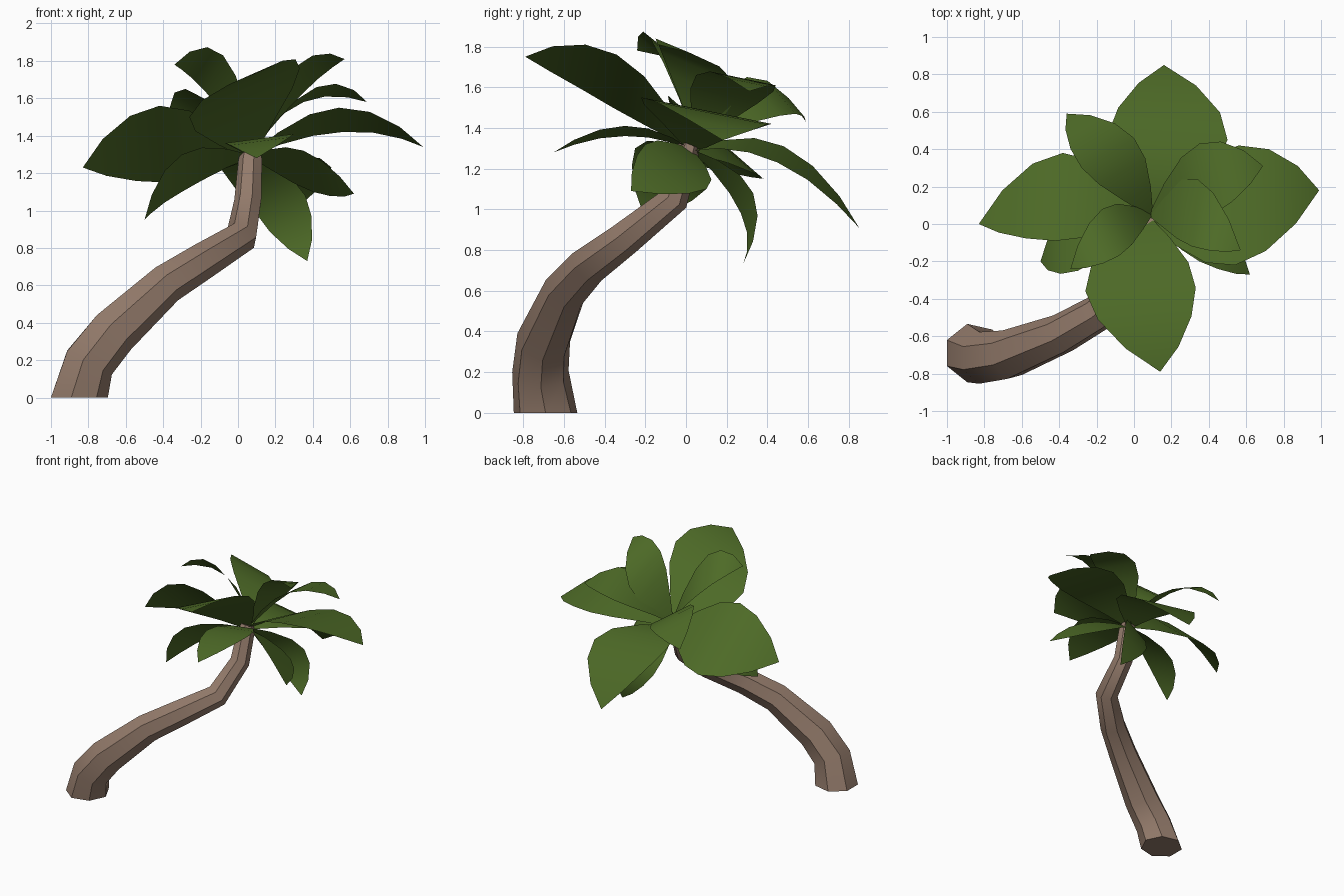
import bpy, bmesh, math
from mathutils import Vector as V

if "Cube" in bpy.data.objects:
    bpy.data.objects.remove(bpy.data.objects["Cube"])


def material(name, rgb):
    m = bpy.data.materials.new(name)
    m.diffuse_color = (*rgb, 1)
    m.use_nodes = True
    m.node_tree.nodes["Principled BSDF"].inputs["Base Color"].default_value = m.diffuse_color
    return m


bark = material("bark brown", (0.29, 0.195, 0.145))
green = material("leaf green", (0.075, 0.145, 0.02))


def finish(bm, name, mat, angle):
    me = bpy.data.meshes.new(name)
    bm.to_mesh(me)
    bm.free()
    ob = bpy.data.objects.new(name, me)
    bpy.context.collection.objects.link(ob)
    me.materials.append(mat)
    bpy.ops.object.select_all(action='DESELECT')
    ob.select_set(True)
    bpy.context.view_layer.objects.active = ob
    bpy.ops.object.shade_smooth_by_angle(angle=math.radians(angle))


# leaning seven-sided trunk: centre and radius of each ring
path = [((-.856, -.69, 0), .16), ((-.80, -.715, .19), .142),
        ((-.67, -.70, .35), .135), ((-.39, -.59, .605), .11),
        ((-.19, -.475, .73), .10), ((.02, -.30, .86), .088),
        ((.055, -.06, 1.05), .075), ((.068, .0, 1.27), .066),
        ((.07, .02, 1.32), .05)]
bm = bmesh.new()
rings, ax = [], V((1, 0, 0))
pts = [V(p) for p, r in path]
for i, (p, r) in enumerate(path):
    if i == 0:
        t = V((0, 0, 1))
    elif i == len(path) - 1:
        t = (pts[i] - pts[i - 1]).normalized()
    else:
        t = ((pts[i] - pts[i - 1]).normalized() + (pts[i + 1] - pts[i]).normalized()).normalized()
    ax = (ax - t * ax.dot(t)).normalized()
    ay = t.cross(ax)
    rings.append([bm.verts.new(pts[i] + r * (ax * math.cos(a) + ay * math.sin(a)))
                  for a in (k * math.tau / 7 for k in range(7))])
for a, b in zip(rings, rings[1:]):
    for k in range(7):
        n = (k + 1) % 7
        bm.faces.new((a[k], a[n], b[n], b[k]))
bm.faces.new(rings[0][::-1])
bm.faces.new(rings[-1])
finish(bm, "trunk", bark, 40)

# leaf outline: position along the leaf and share of full width
OUTLINE = [(0, .08), (.15, .5), (.33, .88), (.5, 1), (.68, .85), (.86, .48), (1, 0)]


def leaf(name, base, tip, left, right):
    """Arched blade through base, the middle of its widest part, and tip."""
    b, t, l, r = V(base), V(tip), V(left), V(right)
    mid, half = (l + r) / 2, (r - l) / 2
    bm = bmesh.new()
    rows = []
    for s, w in OUTLINE:
        c = b * (2 * s - 1) * (s - 1) + mid * 4 * s * (1 - s) + t * s * (2 * s - 1)
        side = half * w
        rows.append([bm.verts.new(c)] if w == 0 else
                    [bm.verts.new(c - side), bm.verts.new(c + side)])
    for p, q in zip(rows, rows[1:]):
        bm.faces.new([p[0], p[1]] + q[::-1])
    bm.normal_update()
    if sum(f.normal.z * f.calc_area() for f in bm.faces) < 0:
        bmesh.ops.reverse_faces(bm, faces=bm.faces[:])
    finish(bm, name, green, 60)


low, high = (.07, .03, 1.29), (.09, .05, 1.33)
# lower tier of leaves: tip, then the two widest edge points
leaf("leaf_north", low, (.16, .85, .91), (-.14, .48, 1.31), (.5, .45, 1.23))
leaf("leaf_southeast", low, (.62, -.27, 1.09), (.35, -.2, 1.32), (.4, .1, 1.10))
leaf("leaf_drooping", low, (.37, .28, .73), (.10, .27, .98), (.36, .33, 1.08))
leaf("leaf_southwest", low, (-.5, -.2, .95), (-.3, -.25, 1.3), (-.3, .1, 1.10))
leaf("leaf_south_low", low, (.1, -.65, 1.28), (-.07, -.3, 1.36), (.3, -.3, 1.41))
# middle tier
leaf("leaf_west", low, (-.83, 0, 1.23), (-.42, -.09, 1.56), (-.38, .38, 1.15))
leaf("leaf_east", low, (.99, .18, 1.34), (.54, -.22, 1.55), (.56, .42, 1.42))
leaf("leaf_south_high", low, (.14, -.79, 1.75), (-.26, -.36, 1.5), (.33, -.34, 1.76))
# upper tier
leaf("leaf_northwest", high, (-.36, .59, 1.43), (-.28, .3, 1.65), (0, .46, 1.46))
leaf("leaf_northeast", high, (.69, .31, 1.58), (.35, .43, 1.58), (.42, .05, 1.66))
leaf("leaf_top_west", high, (-.34, -.24, 1.78), (-.08, -.17, 1.83), (-.17, .08, 1.63))
leaf("leaf_top_east", high, (.57, -.14, 1.81), (.34, .24, 1.62), (.31, -.12, 1.77))
